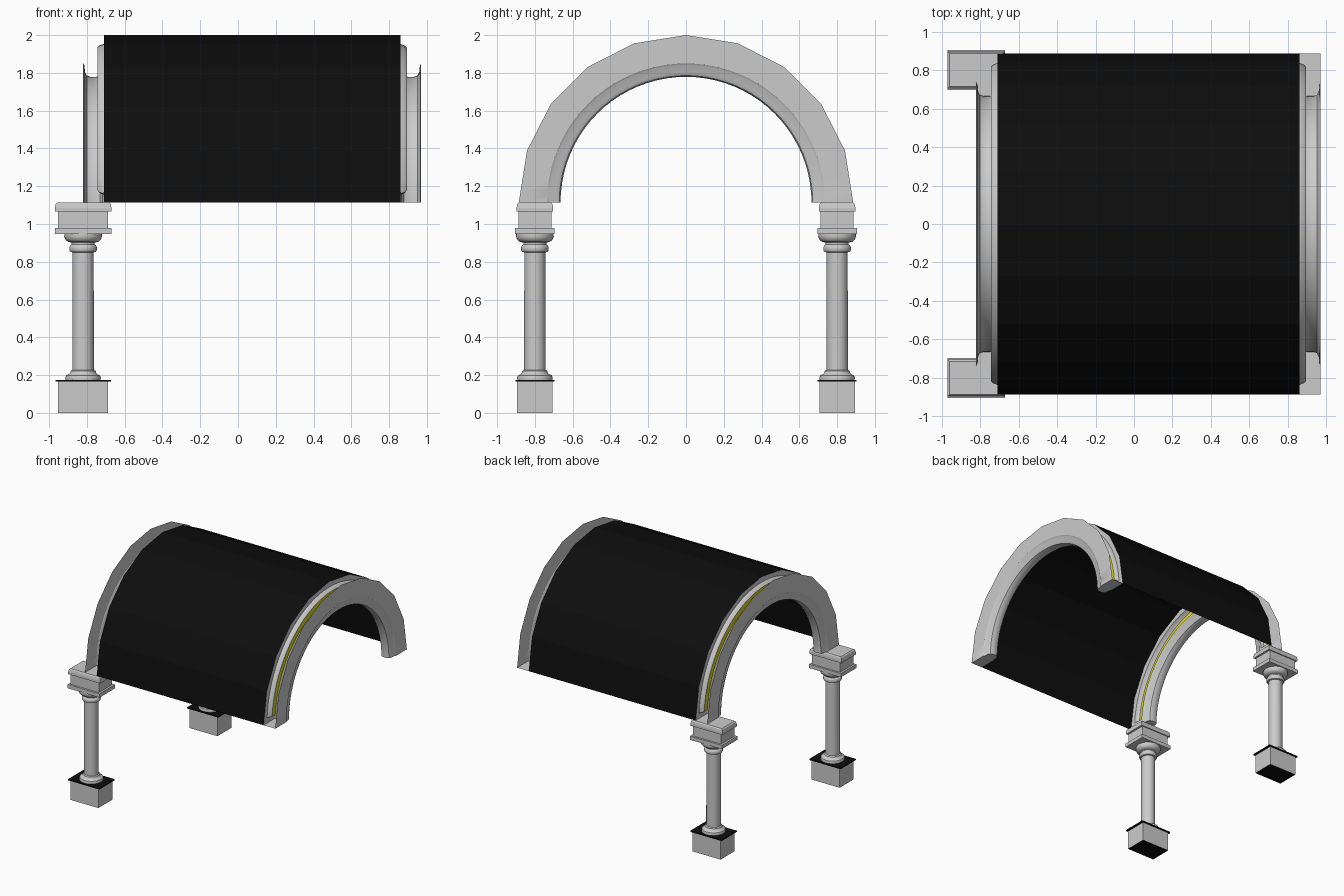
import bpy, bmesh
from math import sin, cos, pi, radians

if "Cube" in bpy.data.objects:
    bpy.data.objects.remove(bpy.data.objects["Cube"])

R, ZC, MID = 0.885, 1.115, 0.075      # outer radius, springing height, mirror plane of the arches


def material(name, rgb):
    m = bpy.data.materials.new(name)
    m.diffuse_color = (*rgb, 1)
    m.use_nodes = True
    m.node_tree.nodes["Principled BSDF"].inputs["Base Color"].default_value = m.diffuse_color
    return m


BLACK = material("black", (0.004, 0.004, 0.004))
YELLOW = material("yellow", (0.75, 0.72, 0.01))


def finish(name, bm, mats=(), smooth=True):
    me = bpy.data.meshes.new(name)
    bm.to_mesh(me)
    bm.free()
    ob = bpy.data.objects.new(name, me)
    bpy.context.collection.objects.link(ob)
    for m in mats:
        me.materials.append(m)
    if smooth:
        bpy.ops.object.select_all(action='DESELECT')
        ob.select_set(True)
        bpy.context.view_layer.objects.active = ob
        bpy.ops.object.shade_smooth_by_angle(angle=radians(35))
    return ob


def facet_radius(deg):
    # radius of the ten-sided half polygon at this angle
    return R * cos(radians(9)) / cos(radians(deg % 18 - 9))


# arch section as (x, radius, groove depth); radius None follows the faceted outline
SECTION = [(.97, None, 0), (.97, .735, 0), (.963, .725, 0), (.96, .69, 0), (.95, .671, 0),
           (.93, .664, 0), (.90, .664, 0), (.88, .671, 0), (.87, .69, 0), (.867, .725, 0),
           (.86, .735, 0), (.86, .752, 0), (.86, .760, .024), (.86, .77, .030),
           (.86, .820, .034), (.86, .830, .024), (.86, .838, 0), (.86, None, 0)]
YELLOW_STRIP = 13


def arch(name, mirrored):
    bm = bmesh.new()
    angles = [0, 3, 3.6, 4.5] + [4.5 * i for i in range(2, 39)] + [175.5, 176.4, 177, 180]
    rows = []
    for a in angles:
        end = min(a, 180 - a)
        k = 0 if end <= 3 else 0.75 if end < 4 else 1
        row = []
        for x, r, d in SECTION:
            x += d * k
            r = facet_radius(a) if r is None else r
            if mirrored:
                x = 2 * MID - x
            row.append(bm.verts.new((x, -r * cos(radians(a)), ZC + r * sin(radians(a)))))
        rows.append(row)
    for j, (p, q) in enumerate(zip(rows, rows[1:])):
        for i in range(len(SECTION) - 1):
            f = bm.faces.new((p[i], p[i + 1], q[i + 1], q[i]))
            if i == YELLOW_STRIP and 3 <= j <= len(rows) - 5:
                f.material_index = 1
    bm.faces.new(rows[0])             # closed feet, open top
    bm.faces.new(rows[-1])
    bmesh.ops.recalc_face_normals(bm, faces=bm.faces)
    grey = material(name + "_grey", (0.8, 0.8, 0.8))
    finish(name, bm, (grey, YELLOW))


arch("right_arch", False)
arch("left_arch", True)

# barrel vault: a single faceted sheet
bm = bmesh.new()
rows = [[bm.verts.new((x, -R * cos(pi * i / 10), ZC + R * sin(pi * i / 10)))
         for x in (-.71, .86)] for i in range(11)]
for p, q in zip(rows, rows[1:]):
    bm.faces.new((p[0], p[1], q[1], q[0]))
finish("vault_roof", bm, (BLACK,), False)


def frustum(name, cx, cy, levels, mats=(), black_bottom=False):
    # stacked rectangles given as (half width, half depth, z)
    bm = bmesh.new()
    rings = [[bm.verts.new((cx + sx * hx, cy + sy * hy, z))
              for sx, sy in ((-1, -1), (1, -1), (1, 1), (-1, 1))] for hx, hy, z in levels]
    for p, q in zip(rings, rings[1:]):
        for i in range(4):
            bm.faces.new((p[i], p[(i + 1) % 4], q[(i + 1) % 4], q[i]))
    bottom = bm.faces.new(rings[0][::-1])
    bm.faces.new(rings[-1])
    if black_bottom:
        bottom.material_index = 1
    finish(name, bm, mats, False)


def lathe(name, cx, cy, profile, n=32):
    bm = bmesh.new()
    rings = [[bm.verts.new((cx + r * cos(2 * pi * i / n), cy + r * sin(2 * pi * i / n), z))
              for i in range(n)] for r, z in profile]
    for p, q in zip(rings, rings[1:]):
        for i in range(n):
            bm.faces.new((p[i], p[(i + 1) % n], q[(i + 1) % n], q[i]))
    bm.faces.new(rings[0][::-1])
    bm.faces.new(rings[-1])
    finish(name, bm)


COLUMN = [(.092, .172), (.094, .185), (.090, .198), (.074, .206), (.068, .213), (.066, .222),
          (.057, .228), (.056, .85), (.068, .853), (.073, .862), (.073, .876), (.068, .887),
          (.061, .892), (.061, .902), (.080, .905), (.094, .918), (.100, .935), (.098, .952)]

PLINTH_GREY = material("plinth_grey", (0.8, 0.8, 0.8))
CX = -.82
for side, cy in (("front", -.80), ("back", .80)):
    frustum(side + "_plinth", CX, cy, [(.132, .094, 0), (.132, .094, .165)],
            (PLINTH_GREY, BLACK), True)
    frustum(side + "_plinth_slab", CX, cy, [(.147, .103, .165), (.147, .103, .175)], (BLACK,))
    lathe(side + "_column", CX, cy, COLUMN)
    frustum(side + "_abacus", CX, cy, [(.150, .104, .948), (.150, .104, .980)])
    frustum(side + "_impost_block", CX, cy, [(.133, .088, .980), (.133, .088, 1.065)])
    frustum(side + "_impost_cap", CX, cy, [(.150, .097, 1.065), (.150, .097, 1.085),
                                           (.146, .093, 1.105), (.138, .086, 1.113)])
